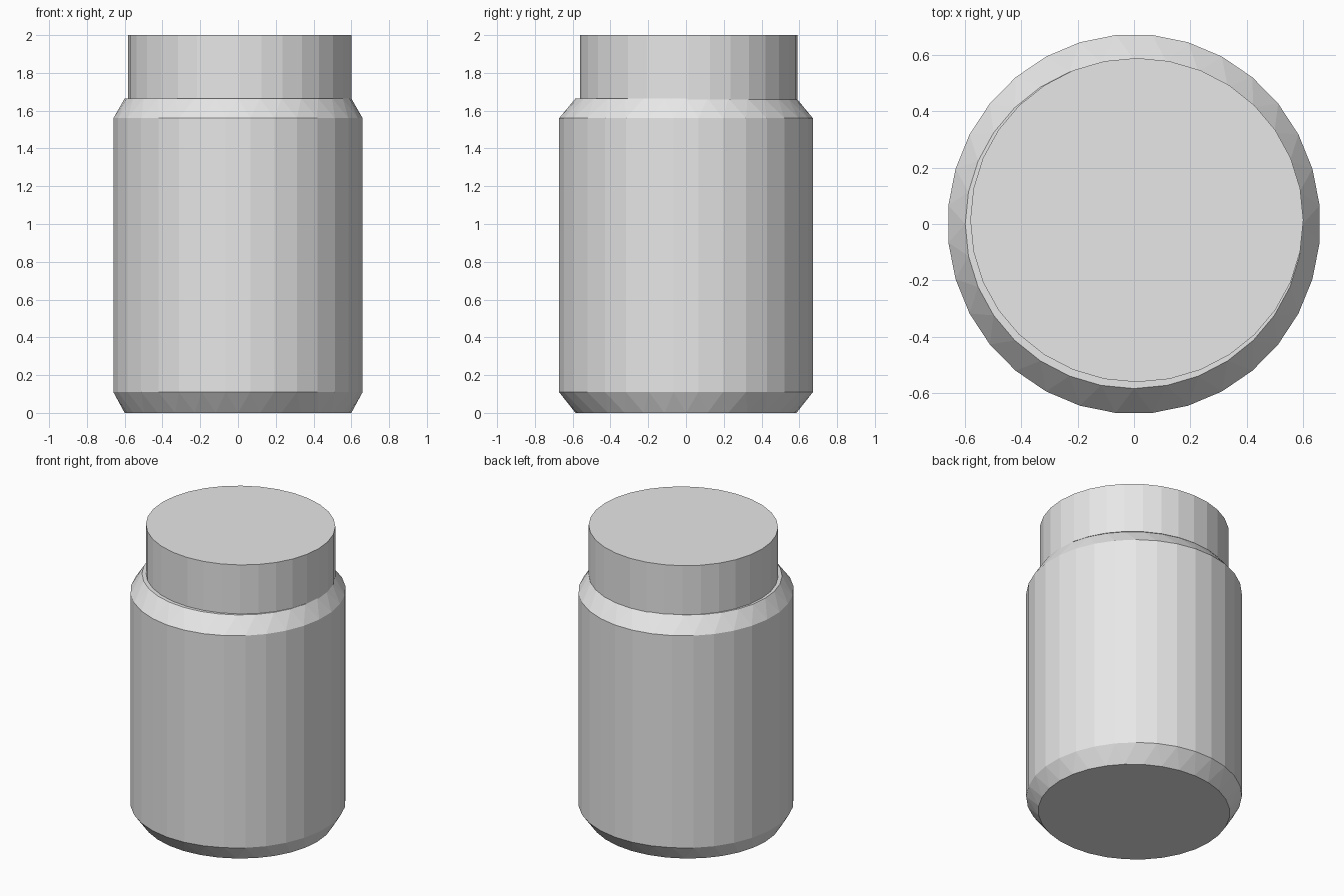
import bpy
import bmesh
import math

SIDES = 32

if "Cube" in bpy.data.objects:
    bpy.data.objects.remove(bpy.data.objects["Cube"], do_unlink=True)

grey = bpy.data.materials.new("light_grey")
grey.use_nodes = True
grey.diffuse_color = (0.8, 0.8, 0.8, 1)
grey.node_tree.nodes["Principled BSDF"].inputs["Base Color"].default_value = (0.8, 0.8, 0.8, 1)


def ring(bm, rx, ry, z, shift, center):
    """Elliptical ring of vertices, turned by a fraction of one side."""
    angles = [(i + shift) * math.tau / SIDES for i in range(SIDES)]
    return [bm.verts.new((center[0] + rx * math.cos(a),
                          center[1] + ry * math.sin(a), z)) for a in angles]


def loft(name, sections, center=(0, 0)):
    """Capped solid through rings; half-turned neighbours join by triangles."""
    bm = bmesh.new()
    rings = [ring(bm, *s, center) for s in sections]
    for k in range(len(rings) - 1):
        low, high = rings[k], rings[k + 1]
        turn = sections[k + 1][3] - sections[k][3]
        for i in range(SIDES):
            j = (i + 1) % SIDES
            if turn == 0:
                bm.faces.new((low[i], low[j], high[j], high[i]))
            elif turn > 0:
                bm.faces.new((low[i], low[j], high[i]))
                bm.faces.new((low[j], high[j], high[i]))
            else:
                bm.faces.new((low[i], low[j], high[j]))
                bm.faces.new((low[i], high[j], high[i]))
    bm.faces.new(rings[0][::-1])
    bm.faces.new(rings[-1])
    bmesh.ops.recalc_face_normals(bm, faces=bm.faces)
    mesh = bpy.data.meshes.new(name)
    bm.to_mesh(mesh)
    bm.free()
    mesh.materials.append(grey)
    obj = bpy.data.objects.new(name, mesh)
    bpy.context.collection.objects.link(obj)
    return obj


# Jar body with chamfered base and shoulder: radius x, radius y, height, turn
loft("jar_body", [
    (0.6, 0.585, 0, 0),
    (0.663, 0.675, 0.11, 0.5),
    (0.663, 0.675, 1.56, 0.5),
    (0.6, 0.585, 1.665, 0),
])

# Lid, sitting slightly off centre
loft("jar_lid", [
    (0.592, 0.576, 1.66, 0),
    (0.592, 0.576, 2, 0),
], center=(0.01, 0.014))
